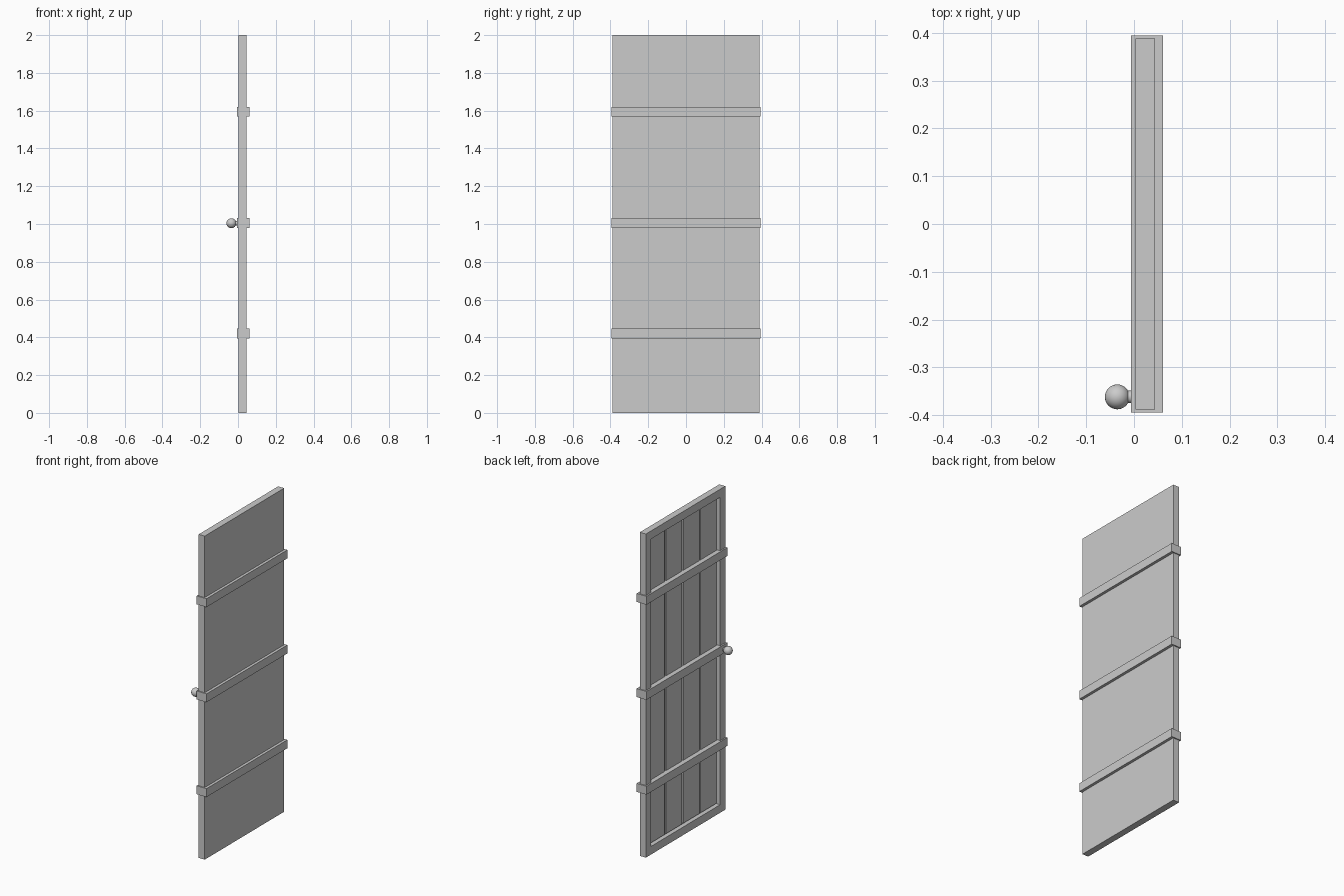
import bpy, bmesh
from mathutils import Matrix

cube = bpy.data.objects.get("Cube")
if cube:
    bpy.data.objects.remove(cube, do_unlink=True)

grey = bpy.data.materials.new("plain grey")
grey.use_nodes = True
COLOUR = (0.6, 0.6, 0.6, 1)
grey.diffuse_color = COLOUR
grey.node_tree.nodes["Principled BSDF"].inputs["Base Color"].default_value = COLOUR


def finish(name, bm):
    mesh = bpy.data.meshes.new(name)
    bm.to_mesh(mesh)
    bm.free()
    mesh.materials.append(grey)
    obj = bpy.data.objects.new(name, mesh)
    bpy.context.collection.objects.link(obj)
    return obj


def box(name, x, y, z):
    """Box from (min, max) pairs."""
    bm = bmesh.new()
    size = [b - a for a, b in (x, y, z)]
    mid = [(a + b) / 2 for a, b in (x, y, z)]
    bmesh.ops.create_cube(bm, size=1, matrix=Matrix.Translation(mid) @ Matrix.Diagonal((*size, 1)))
    return finish(name, bm)


FRONT, BACK = 0.003, 0.044
HALF, HEIGHT, RAIL = 0.388, 2.0, 0.05
PANEL = FRONT + 0.02
GROOVE = 0.012

# Door leaf: one slab with its panelled side inset and sunk
leaf = box("door_leaf", (FRONT, BACK), (-HALF, HALF), (0, HEIGHT))
bm = bmesh.new()
bm.from_mesh(leaf.data)
bm.faces.ensure_lookup_table()
panel = min(bm.faces, key=lambda f: f.calc_center_median().x)
bmesh.ops.inset_region(bm, faces=[panel], thickness=RAIL, use_even_offset=True)
sunk = bmesh.ops.extrude_discrete_faces(bm, faces=[panel])["faces"][0]
bmesh.ops.translate(bm, vec=(PANEL + 0.008 - FRONT, 0, 0), verts=sunk.verts)
bm.to_mesh(leaf.data)
bm.free()

# Upright planks, parted by narrow grooves
inner = HALF - RAIL
pitch = 2 * inner / 4
for i in range(4):
    y = -inner + i * pitch
    box(f"plank_{i + 1}", (PANEL, PANEL + 0.009), (y + GROOVE / 2, y + pitch - GROOVE / 2),
        (RAIL + GROOVE / 2, HEIGHT - RAIL - GROOVE / 2))

# Crossing bands that wrap the leaf
for label, z in (("lower", 0.42), ("middle", 1.006), ("upper", 1.594)):
    box(f"{label}_band", (-0.006, 0.061), (-0.395, 0.395), (z - 0.026, z + 0.026))

# Round knob on a short neck
KNOB_Y, KNOB_Z = -0.362, 1.004
bm = bmesh.new()
bmesh.ops.create_uvsphere(bm, u_segments=32, v_segments=16, radius=0.026,
                          matrix=Matrix.Translation((-0.035, KNOB_Y, KNOB_Z)))
knob = finish("knob", bm)
bm = bmesh.new()
bmesh.ops.create_cone(bm, cap_ends=True, segments=24, radius1=0.013, radius2=0.013, depth=0.03,
                      matrix=Matrix.Translation((-0.005, KNOB_Y, KNOB_Z)) @ Matrix.Rotation(1.5708, 4, "Y"))
neck = finish("knob_neck", bm)
for obj in (knob, neck):
    bpy.ops.object.select_all(action="DESELECT")
    obj.select_set(True)
    bpy.context.view_layer.objects.active = obj
    bpy.ops.object.shade_smooth_by_angle()
